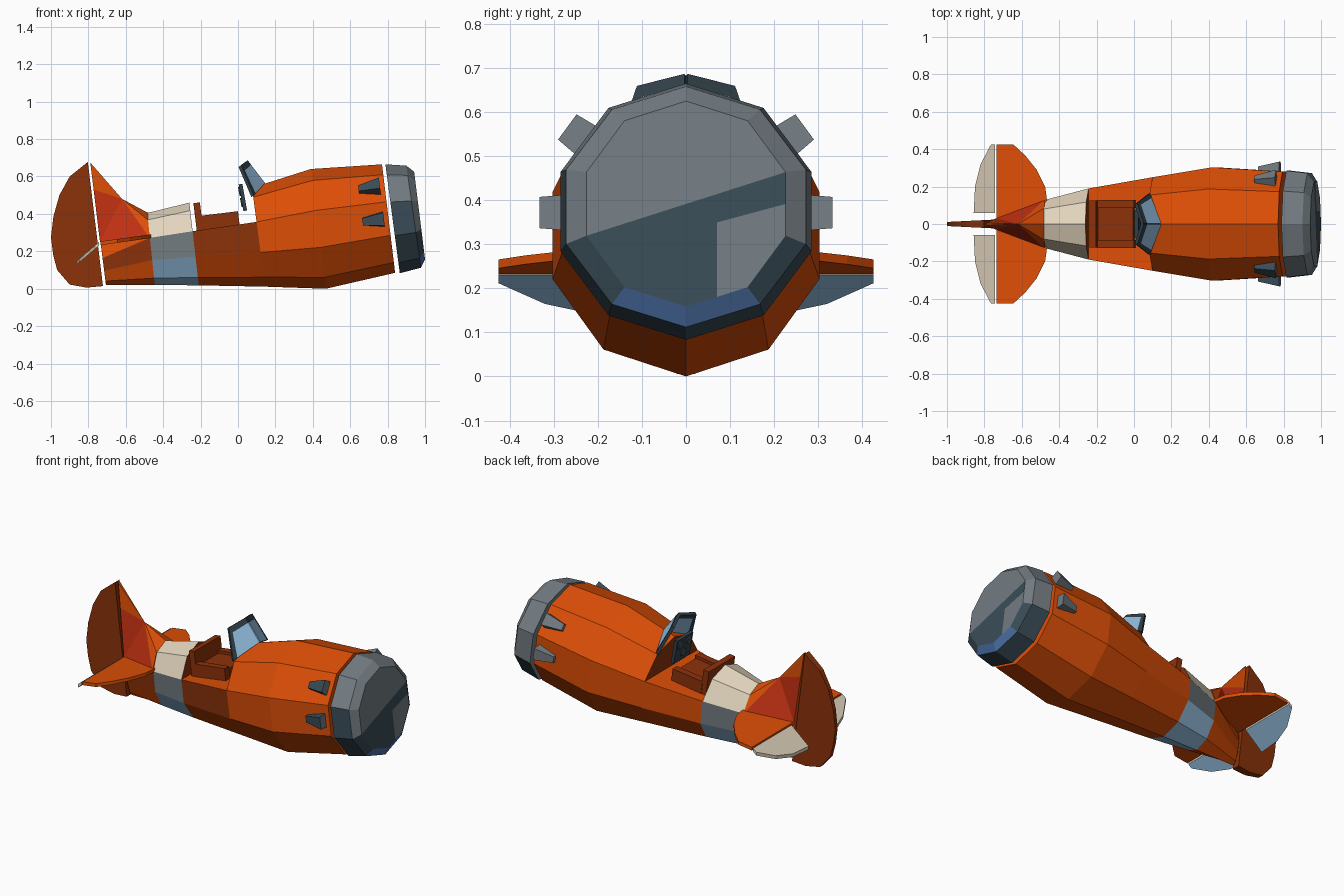
import bpy, bmesh, math
from mathutils import Vector, Matrix

if "Cube" in bpy.data.objects:
    bpy.data.objects.remove(bpy.data.objects["Cube"])

PITCH = math.radians(-7)          # the aircraft sits nose-up
TILT = Matrix.Rotation(PITCH, 4, 'Y')


def material(name, rgb):
    m = bpy.data.materials.new(name)
    m.diffuse_color = (*rgb, 1)
    m.use_nodes = True
    m.node_tree.nodes["Principled BSDF"].inputs["Base Color"].default_value = m.diffuse_color
    return m


ORANGE = material("orange paint", (0.72, 0.076, 0.002))
BROWN = material("brown paint", (0.26, 0.032, 0.003))
RED = material("red paint", (0.55, 0.03, 0.006))
CREAM = material("cream paint", (0.76, 0.66, 0.51))
GREY = material("grey metal", (0.17, 0.20, 0.22))
SLATE = material("slate metal", (0.041, 0.072, 0.095))
NAVY = material("navy metal", (0.075, 0.17, 0.40))
DARK = material("dark frame", (0.03, 0.05, 0.065))
SKY = material("sky blue", (0.314, 0.546, 0.783))


def build(name, verts, faces, mats, slots=None):
    me = bpy.data.meshes.new(name)
    me.from_pydata([tuple(v) for v in verts], [], faces)
    for m in mats:
        me.materials.append(m)
    for i, s in enumerate(slots or []):
        me.polygons[i].material_index = s
    bm = bmesh.new()
    bm.from_mesh(me)
    bmesh.ops.recalc_face_normals(bm, faces=bm.faces)
    bm.to_mesh(me)
    bm.free()
    ob = bpy.data.objects.new(name, me)
    bpy.context.collection.objects.link(ob)
    return ob


def ring(xt, zt, xb, zb, half_width):
    """Ten-sided section from its top point, bottom point and half width."""
    top, bot = Vector((xt, 0, zt)), Vector((xb, 0, zb))
    c, h, r = (top + bot) / 2, (top - bot) / 2, half_width / math.sin(math.radians(72))
    angles = [math.radians(36 * i) for i in range(10)]
    return [c + h * math.cos(a) + Vector((0, r * math.sin(a), 0)) for a in angles]


def loft(name, rings, mats, paint, cockpit=None, front_cap=True):
    """Skin the rings; paint(segment, side) gives the material slot."""
    verts = [v for r in rings for v in r]
    faces, slots = [], []
    for k in range(len(rings) - 1):
        for i in range(10):
            if k == cockpit and i in (0, 1, 8, 9):
                continue
            j = (i + 1) % 10
            faces.append((k * 10 + i, k * 10 + j, k * 10 + 10 + j, k * 10 + 10 + i))
            slots.append(paint(k, i))
    faces.append(tuple(range(10)))
    slots.append(0)
    if front_cap:
        faces.append(tuple(range(len(verts) - 10, len(verts))))
        slots.append(0)
    if cockpit is not None:
        a, b = cockpit * 10, cockpit * 10 + 10
        faces += [tuple(a + i for i in (8, 9, 0, 1, 2)),
                  tuple(b + i for i in (8, 9, 0, 1, 2)),
                  (a + 2, a + 8, b + 8, b + 2)]
        slots += [1, 1, 0]
    return build(name, verts, faces, mats, slots)


def slab(name, upper, lower, mats, slots=None):
    n = len(upper)
    faces = [tuple(range(n)), tuple(range(n, 2 * n))]
    faces += [(i, (i + 1) % n, n + (i + 1) % n, n + i) for i in range(n)]
    return build(name, upper + lower, faces, mats, slots)


def box(name, centre, size, mat, pitch=PITCH):
    sx, sy, sz = (s / 2 for s in size)
    rot = Matrix.Rotation(pitch, 3, 'Y')
    base = [(-sx, -sy), (sx, -sy), (sx, sy), (-sx, sy)]
    pts = [[Vector(centre) + rot @ Vector((x, y, z)) for x, y in base] for z in (sz, -sz)]
    return slab(name, pts[0], pts[1], [mat])


# Fuselage: open cockpit, cream band with grey sides and blue belly, brown rear flank
def paint_fuselage(k, i):
    if k == 3:
        return 2 if i in (0, 1, 8, 9) else 3 if i in (2, 7) else 4
    return 1 if k in (2, 4) and i == 7 else 0


loft("fuselage", [ring(0.77, 0.665, 0.84, 0.085, 0.280),
                  ring(0.39, 0.640, 0.47, 0.000, 0.303),
                  ring(0.075, 0.540, 0.145, 0.011, 0.250),
                  ring(-0.26, 0.460, -0.21, 0.018, 0.190),
                  ring(-0.485, 0.405, -0.445, 0.020, 0.130),
                  ring(-0.734, 0.240, -0.706, 0.020, 0.026)],
     [ORANGE, BROWN, CREAM, GREY, SKY], paint_fuselage, cockpit=2)


# Engine cowling: dark lower and near side, navy chin
def paint_cowling(k, i):
    if i in (4, 5):
        return 2 if k == 1 else 1
    return 1 if i in (3, 6) or (i == 7 and k == 0) else 0


nose = ring(0.942, 0.625, 1.0, 0.158, 0.226)
loft("engine_cowling", [ring(0.788, 0.665, 0.865, 0.083, 0.285),
                        ring(0.90, 0.658, 0.978, 0.112, 0.272), nose],
     [GREY, SLATE, NAVY], paint_cowling, front_cap=False)

# Cowling face in grey with a slate patch
mid = (nose[0] + nose[5]) / 2
p, q = nose[2].lerp(nose[3], 0.5), nose[4].lerp(nose[5], 0.5)
r = mid + (nose[0] - mid) * -0.18 + Vector((0, 0.07, 0))
build("cowling_face", nose + [mid, p, q, r],
      [(7, 8, 9, 0, 1, 2, 10), (10, 2, 11, 13), (10, 13, 12, 5, 6, 7), (13, 11, 3, 4, 12)],
      [GREY, SLATE], [0, 1, 1, 0])

# Exhaust stubs, two on each side
HUB = Matrix.Translation((0.805, 0, 0.375)) @ TILT
for deg in (54, 90, -54, -90):
    a = math.radians(deg)
    out = Vector((0, math.sin(a), math.cos(a)))
    side = Vector((0, math.cos(a), -math.sin(a)))
    ends = []
    for x, r0, r1, w in ((-0.025, 0.26, 0.333, 0.042), (-0.14, 0.26, 0.308, 0.022)):
        ends.append([HUB @ (Vector((x, 0, 0)) + out * d + side * s)
                     for d, s in ((r0, -w), (r0, w), (r1, w * 0.85), (r1, -w * 0.85))])
    slab("exhaust_stub", ends[0], ends[1], [GREY, SLATE],
         [0, 0, 0, 1, 1, 1] if deg < 0 else [0] * 6)

# Tail fin blended into the body, red on the lower flanks
fin = [(-0.48, 0, 0.405), (-0.62, 0, 0.48)]
faces, slots = [], []
for s in (1, -1):
    n = len(fin)                     # tip, hinge middle, hinge base, shoulder, side
    fin += [(-0.79, s * 0.008, 0.675), (-0.772, s * 0.015, 0.53), (-0.738, s * 0.03, 0.25),
            (-0.482, s * 0.084, 0.368), (-0.475, s * 0.133, 0.275)]
    faces += [(0, 1, n + 3), (1, n + 4, n + 3), (1, n, n + 1), (1, n + 1, n + 2),
              (1, n + 2, n + 4)]
    slots += [0, 0, 0, 1, 1]
faces += [(1, 2, 7), (2, 3, 8, 7), (3, 4, 9, 8), (4, 6, 11, 9), (0, 5, 6, 11, 10)]
build("tail_fin", fin, faces, [ORANGE, RED], slots + [0] * 5)

# Rudder
outline = [(-0.803, 0.678), (-0.90, 0.60), (-0.955, 0.50), (-0.987, 0.385), (-1.0, 0.275),
           (-0.988, 0.18), (-0.967, 0.10), (-0.90, 0.022), (-0.81, 0.006), (-0.722, 0.014)]
slab("rudder", *[[Vector((x, s * (0.011 + 0.05 * (x + 1)), z)) for x, z in outline]
                 for s in (1, -1)], [BROWN])

# Tailplane and drooped elevators, cream above and blue below
half = [(-0.46, 0.09), (-0.475, 0.20), (-0.52, 0.29), (-0.58, 0.365), (-0.645, 0.425),
        (-0.735, 0.425)]
whole = half + [(x, -y) for x, y in reversed(half)]
slab("tailplane", *[[Vector((x, y, 0.243 + (x + 0.735) * 0.14 + t)) for x, y in whole]
                    for t in (0.010, -0.010)], [ORANGE])
flap = [(-0.743, 0.06), (-0.857, 0.06), (-0.85, 0.20), (-0.82, 0.32), (-0.765, 0.425),
        (-0.743, 0.425)]
for s in (1, -1):
    slab("elevator", *[[Vector((x, s * y, 0.240 + (x + 0.743) * 0.85 + t)) for x, y in flap]
                       for t in (0.010, -0.010)], [CREAM, SKY], [0, 1] + [0] * 6)

# Windshield: two panes with a frame on the top and outer edges
tc, bc = Vector((0.045, 0, 0.682)), Vector((0.138, 0, 0.56))
for s in (1, -1):
    ts, bs = Vector((0.01, s * 0.108, 0.655)), Vector((0.078, s * 0.162, 0.495))
    grid = [tc.lerp(ts, u).lerp(bc.lerp(bs, u), v) for v in (0, 0.2, 1) for u in (0, 0.84, 1)]
    pane = build("windshield", grid, [(0, 1, 4, 3), (1, 2, 5, 4), (3, 4, 7, 6), (4, 5, 8, 7)],
                 [DARK, SKY], [0, 0, 1, 0])
    mod = pane.modifiers.new("thickness", 'SOLIDIFY')
    mod.thickness, mod.offset = 0.018, 0

# Seat
box("seat_back", (-0.212, 0, 0.385), (0.035, 0.25, 0.15), BROWN)
box("seat_cushion", (-0.10, 0, 0.355), (0.20, 0.18, 0.06), BROWN)
for s in (1, -1):
    box("seat_arm", (-0.095, s * 0.107, 0.365), (0.20, 0.042, 0.075), BROWN)

# Instrument panel with dials on its rear face
LEAN = math.radians(-10)
HEART = Vector((0.026, 0, 0.488))
box("instrument_panel", HEART, (0.02, 0.15, 0.145), DARK, LEAN)
rot = Matrix.Rotation(LEAN, 3, 'Y')
for y, z in ((-0.04, 0.035), (0.04, 0.035), (0, -0.025)):
    discs = [[HEART + rot @ Vector((x, y + 0.025 * math.cos(k * math.pi / 4),
                                    z + 0.025 * math.sin(k * math.pi / 4)))
              for k in range(8)] for x in (-0.009, -0.016)]
    slab("dial", discs[0], discs[1], [SLATE])
